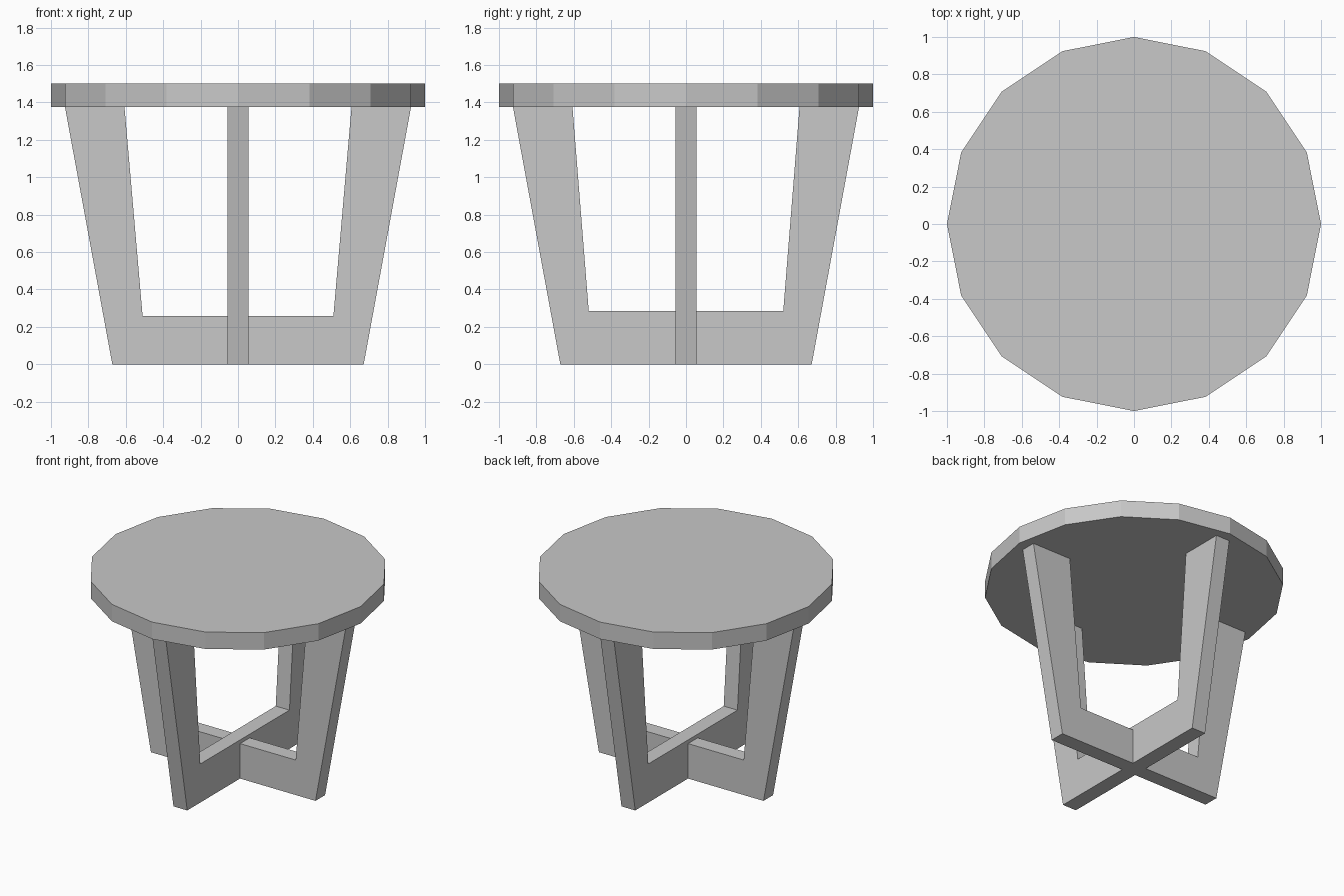
import bpy
import bmesh
from math import radians

cube = bpy.data.objects.get("Cube")
if cube:
    bpy.data.objects.remove(cube, do_unlink=True)

grey = bpy.data.materials.new("plain grey")
grey.use_nodes = True
color = (0.58, 0.58, 0.58, 1)
grey.diffuse_color = color
grey.node_tree.nodes["Principled BSDF"].inputs["Base Color"].default_value = color

SIDES = 16
TOP = 1.5          # tabletop upper face
UNDERSIDE = 1.375  # tabletop lower face, where the legs end
THICKNESS = 0.112  # leg frame board thickness


def leg_frame(name, bar_height, inner_foot, angle):
    """Flat U-shaped board with splayed legs, standing across the centre."""
    half = [(0.672, 0), (0.925, UNDERSIDE), (0.607, UNDERSIDE), (inner_foot, bar_height)]
    outline = half + [(-x, z) for x, z in reversed(half)]
    bm = bmesh.new()
    face = bm.faces.new([bm.verts.new((x, -THICKNESS / 2, z)) for x, z in outline])
    extruded = bmesh.ops.extrude_face_region(bm, geom=[face])["geom"]
    moved = [v for v in extruded if isinstance(v, bmesh.types.BMVert)]
    bmesh.ops.translate(bm, verts=moved, vec=(0, THICKNESS, 0))
    bmesh.ops.recalc_face_normals(bm, faces=bm.faces)
    mesh = bpy.data.meshes.new(name)
    bm.to_mesh(mesh)
    bm.free()
    mesh.materials.append(grey)
    frame = bpy.data.objects.new(name, mesh)
    frame.rotation_euler.z = angle
    bpy.context.collection.objects.link(frame)


# Faceted round tabletop with corners on the axes
bpy.ops.mesh.primitive_cylinder_add(
    vertices=SIDES, radius=1, depth=TOP - UNDERSIDE,
    location=(0, 0, (TOP + UNDERSIDE) / 2))
tabletop = bpy.context.object
tabletop.name = "tabletop"
tabletop.data.materials.append(grey)

# Two crossing leg frames, one with a slightly taller foot bar
leg_frame("leg_frame_across", 0.258, 0.51, 0)
leg_frame("leg_frame_lengthwise", 0.285, 0.52, radians(90))
